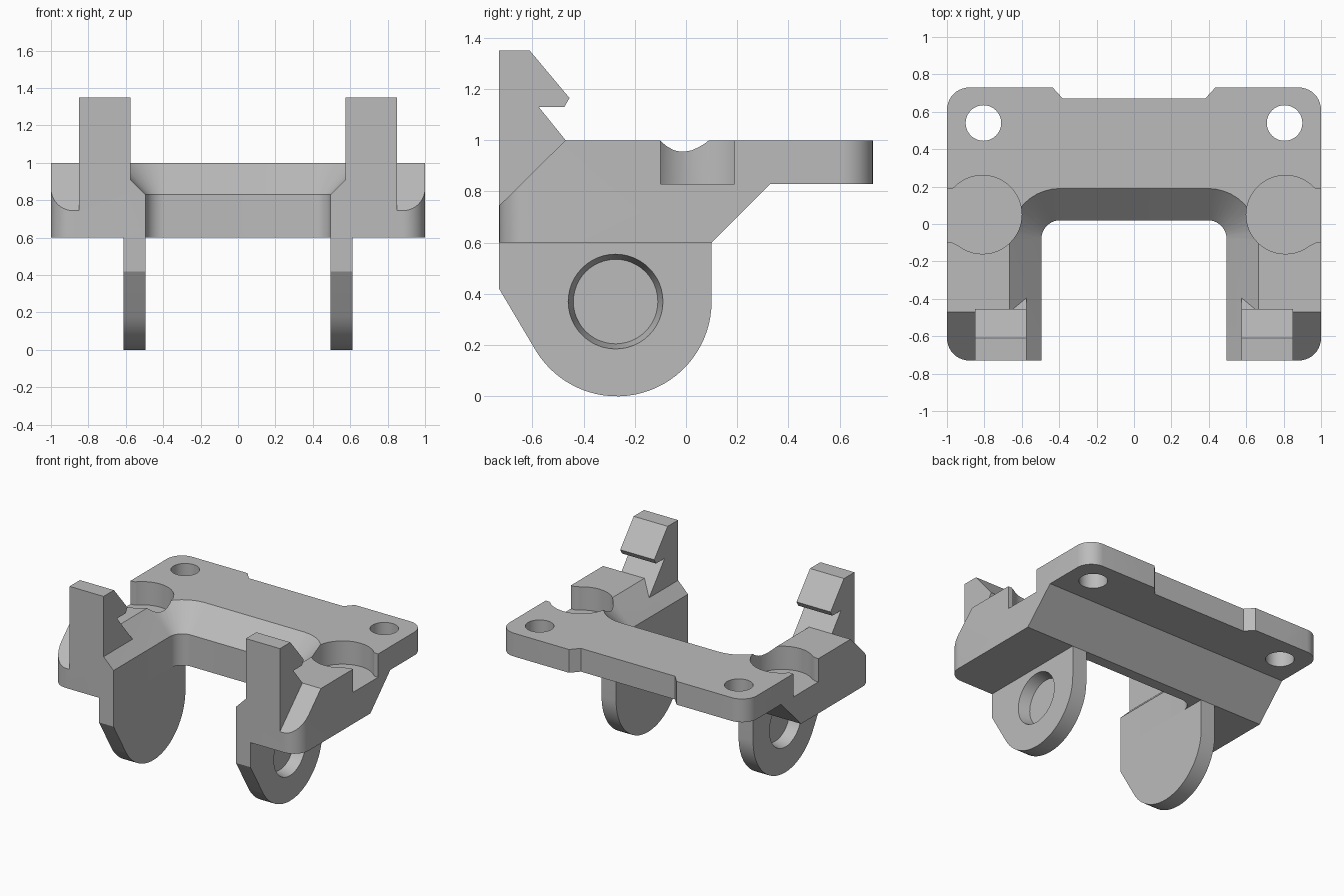
import bpy, bmesh
from math import cos, sin, pi, radians

cube = bpy.data.objects.get("Cube")
if cube:
    bpy.data.objects.remove(cube)

grey = bpy.data.materials.new("plain_grey")
grey.use_nodes = True
colour = (0.5, 0.5, 0.5, 1)
grey.diffuse_color = colour
grey.node_tree.nodes["Principled BSDF"].inputs["Base Color"].default_value = colour


def loft(name, loops):
    """Closed solid through equal-length loops of points."""
    bm = bmesh.new()
    rings = [[bm.verts.new(p) for p in loop] for loop in loops]
    n = len(rings[0])
    for a, b in zip(rings, rings[1:]):
        for i in range(n):
            j = (i + 1) % n
            bm.faces.new((a[i], a[j], b[j], b[i]))
    bm.faces.new(rings[0])
    bm.faces.new(rings[-1])
    bmesh.ops.recalc_face_normals(bm, faces=bm.faces)
    mesh = bpy.data.meshes.new(name)
    bm.to_mesh(mesh)
    bm.free()
    mesh.materials.append(grey)
    ob = bpy.data.objects.new(name, mesh)
    bpy.context.collection.objects.link(ob)
    return ob


def side_prism(name, profile, x0, x1):
    return loft(name, [[(x, y, z) for y, z in profile] for x in (x0, x1)])


def plan_prism(name, profile, z0, z1):
    return loft(name, [[(x, y, z) for x, y in profile] for z in (z0, z1)])


def arc(cx, cy, r, start, end, steps=10):
    angles = [radians(start + (end - start) * i / steps) for i in range(steps + 1)]
    return [(cx + r * cos(a), cy + r * sin(a)) for a in angles]


def circle(cx, cy, r, steps=48):
    return arc(cx, cy, r, 0, 360, steps)[:-1]


def combine(target, tool, operation="DIFFERENCE"):
    """Apply a boolean and discard the tool."""
    mod = target.modifiers.new("combine", "BOOLEAN")
    mod.operation = operation
    mod.solver = "EXACT"
    mod.object = tool
    graph = bpy.context.evaluated_depsgraph_get()
    mesh = bpy.data.meshes.new_from_object(target.evaluated_get(graph))
    target.modifiers.clear()
    target.data = mesh
    bpy.data.objects.remove(tool)


def finish(ob):
    bpy.ops.object.select_all(action="DESELECT")
    bpy.context.view_layer.objects.active = ob
    ob.select_set(True)
    bpy.ops.object.shade_smooth_by_angle(angle=radians(25))


FRONT, BACK, INNER = -0.73, 0.73, 0.495

# Body: side profile limited by a rounded plan with a shallow rear notch
body = side_prism("bracket_body", [(FRONT, 0.6), (0.1, 0.6), (0.33, 0.83),
                  (BACK, 0.83), (BACK, 1), (FRONT, 1)], -1, 1)
r = 0.12
plan = (arc(1 - r, FRONT + r, r, -90, 0) + arc(1 - r, BACK - r, r, 0, 90)
        + [(0.435, BACK), (0.38, 0.67), (-0.38, 0.67), (-0.435, BACK)]
        + arc(r - 1, BACK - r, r, 90, 180) + arc(r - 1, FRONT + r, r, 180, 270))
combine(body, plan_prism("plan_limit", plan, 0.5, 1.1), "INTERSECT")

# U-shaped opening with a chamfered upper rim
loops = []
for z, grow in ((0.5, 0), (0.83, 0), (1.03, 0.2)):
    rad, w = 0.1 + grow, INNER + grow
    right = [(w, -1)] + arc(INNER - 0.1, -0.08, rad, 0, 90)
    left = [(-x, y) for x, y in reversed(right)]
    loops.append([(x, y, z) for x, y in right + left])
combine(body, loft("opening_cutter", loops))

for s in (1, -1):
    # Round pocket that breaks out through the outer side
    combine(body, plan_prism("pocket_cutter", circle(s * 0.81, 0.05, 0.21), 0.83, 1.1))
    mouth = [(s * 0.93, -0.12), (s * 0.97, -0.1), (s * 1.1, -0.1),
             (s * 1.1, 0.19), (s * 0.97, 0.19), (s * 0.93, 0.21)]
    combine(body, plan_prism("mouth_cutter", mouth, 0.83, 1.1))
    # Bolt hole
    combine(body, plan_prism("bolt_cutter", circle(s * 0.805, 0.54, 0.095), 0.7, 1.1))
    # Sloped front shoulder outside the hook
    slope = [(FRONT - 0.1, 0.645), (-0.37, 1.1), (FRONT - 0.1, 1.1)]
    combine(body, side_prism("shoulder_cutter", slope, s * 0.85, s * 1.1))
    # Upright snap hook
    hook = [(FRONT, 0.85), (-0.345, 0.85), (-0.47, 1), (-0.575, 1.13), (-0.475, 1.13),
            (-0.455, 1.165), (-0.61, 1.35), (FRONT, 1.35)]
    combine(body, side_prism("hook", hook, s * 0.575, s * 0.85), "UNION")
finish(body)

# Hanging ears with a blind tapered socket on the outer side
for s, side in ((1, "left"), (-1, "right")):
    profile = ([(FRONT, 0.6), (FRONT, 0.42)] + arc(-0.27, 0.37, 0.37, 211, 360, 32)
               + [(0.1, 0.6)])
    ear = side_prism(side + "_ear", profile, s * INNER, s * 0.612)
    socket = [[(s * x, y, z) for y, z in circle(-0.275, 0.37, rad)]
              for x, rad in ((0.53, 0.165), (0.612, 0.185), (0.65, 0.185))]
    combine(ear, loft("socket_cutter", socket))
    finish(ear)
